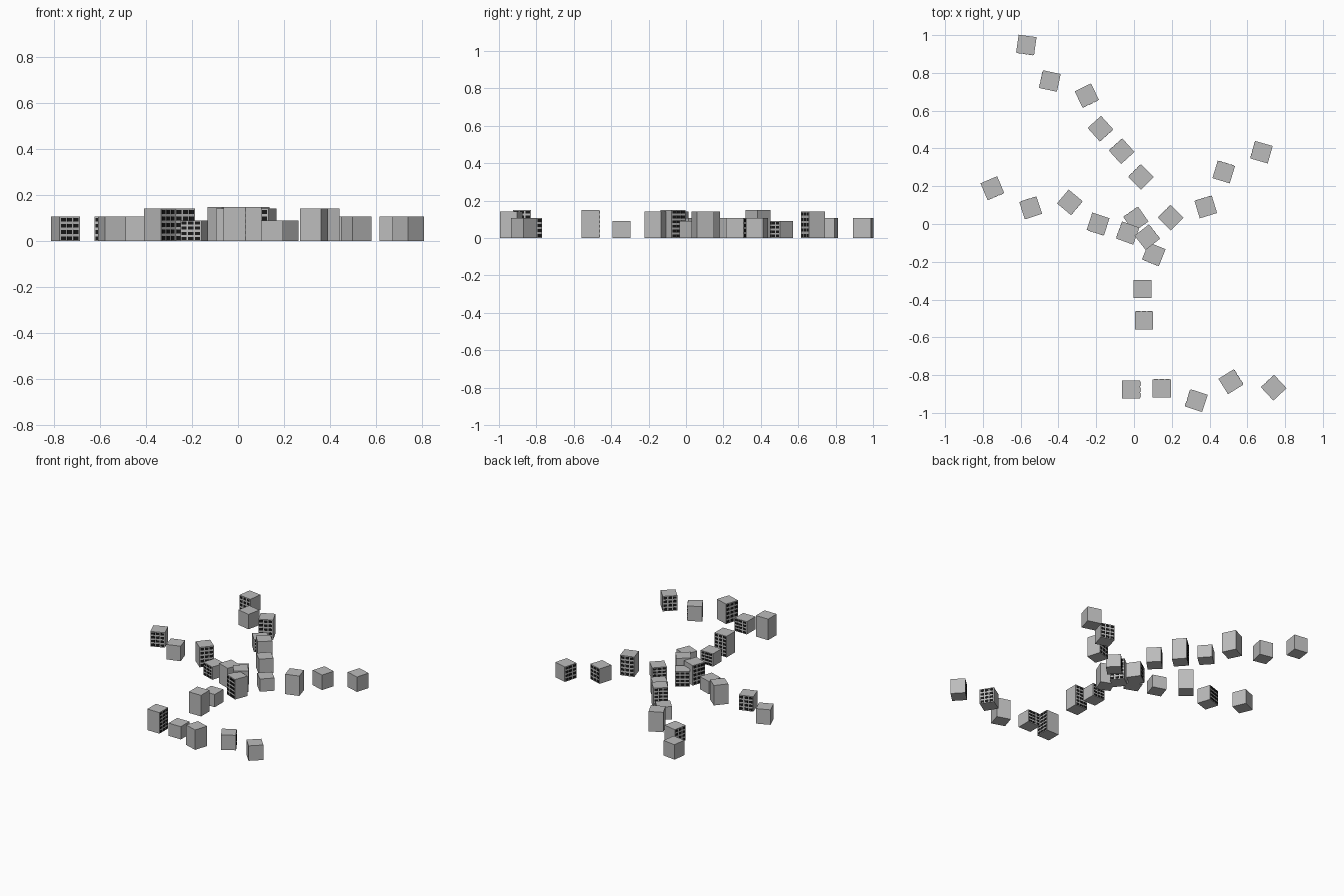
import bpy, bmesh
from math import radians
from mathutils import Matrix

if "Cube" in bpy.data.objects:
    bpy.data.objects.remove(bpy.data.objects["Cube"])

W = 0.096  # tower width

glass = bpy.data.materials.new("dark_glass")
glass.diffuse_color = (0.01, 0.01, 0.01, 1)
glass.use_nodes = True
glass.node_tree.nodes["Principled BSDF"].inputs["Base Color"].default_value = glass.diffuse_color
wall = bpy.data.materials.new("wall")
wall.diffuse_color = (0.5, 0.5, 0.5, 1)
wall.use_nodes = True
wall.node_tree.nodes["Principled BSDF"].inputs["Base Color"].default_value = wall.diffuse_color


def add_box(bm, center, size, mat):
    m = Matrix.Translation(center) @ Matrix.Diagonal((*size, 1))
    verts = bmesh.ops.create_cube(bm, size=1, matrix=m)["verts"]
    for f in {f for v in verts for f in v.link_faces}:
        f.material_index = mat


def tower(height, rows, cols=3):
    """Plain block with a grid of thin window panes on its front (-y) face."""
    bm = bmesh.new()
    add_box(bm, (0, 0, height / 2), (W, W, height), 0)
    dx, dz = W / cols, height / rows
    for i in range(cols):
        for j in range(rows):
            add_box(bm, ((i - (cols - 1) / 2) * dx * 0.95, -W / 2, (j + 0.5) * dz),
                    (dx * 0.72, 0.003, dz * 0.58), 1)
    mesh = bpy.data.meshes.new("tower")
    bm.to_mesh(mesh)
    bm.free()
    mesh.materials.append(wall)
    mesh.materials.append(glass)
    return mesh


# four tower types, by height
types = {"low": tower(0.09, 4), "mid": tower(0.106, 4),
         "tall": tower(0.141, 5), "top": tower(0.149, 6)}

# x, y, rotation of the window side, type; grouped by street
streets = {
    "back_left": [(-.57, .948, -8, "mid"), (-.445, .757, -102, "mid"),
                  (-.25, .68, 26, "tall"), (-.178, .505, 42, "low"),
                  (-.065, .385, 222, "top"), (.037, .248, 225, "mid")],
    "left": [(-.75, .19, 23, "mid"), (-.547, .085, 198, "mid"),
             (-.34, .115, 50, "tall"), (-.19, 0, -18, "low"),
             (-.033, -.048, -110, "tall")],
    "middle": [(.01, .025, 215, "mid"), (.07, -.07, 128, "top"),
               (.105, -.16, -22, "tall")],
    "right": [(.195, .033, 225, "low"), (.38, .09, 197, "tall"),
              (.475, .275, 163, "mid"), (.675, .38, -106, "mid")],
    "front": [(.045, -.345, 180, "low"), (.053, -.51, 180, "top"),
              (-.015, -.877, 90, "top"), (.147, -.87, 180, "low"),
              (.33, -.935, -108, "tall"), (.513, -.835, 122, "mid"),
              (.74, -.867, 223, "mid")],
}
for street, row in streets.items():
    for n, (x, y, rot, kind) in enumerate(row, 1):
        ob = bpy.data.objects.new(f"{street}_tower_{n}", types[kind])
        ob.location = (x, y, 0)
        ob.rotation_euler.z = radians(rot)
        bpy.context.collection.objects.link(ob)
